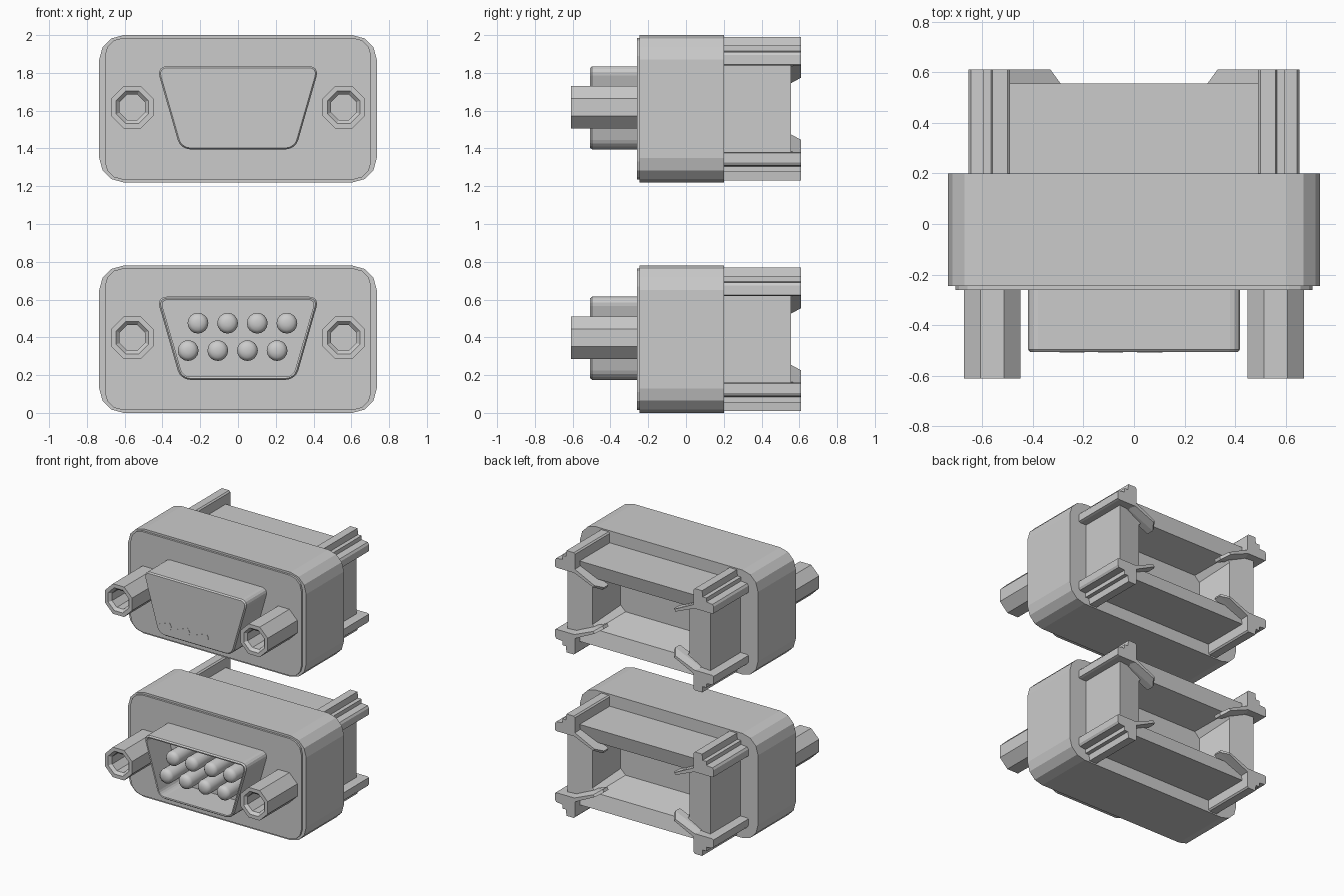
import bpy, bmesh, math
from mathutils import Vector

if "Cube" in bpy.data.objects:
    bpy.data.objects.remove(bpy.data.objects["Cube"])


def loft(name, rings, z0=0.0, x0=0.0, smooth=False):
    """Skin a list of (y, [(x, z), ...]) outlines and cap both ends."""
    bm = bmesh.new()
    loops = [[bm.verts.new((x + x0, y, z + z0)) for x, z in pts] for y, pts in rings]
    n = len(loops[0])
    for a, b in zip(loops, loops[1:]):
        for i in range(n):
            j = (i + 1) % n
            bm.faces.new((a[i], a[j], b[j], b[i]))
    bm.faces.new(loops[0])
    bm.faces.new(loops[-1])
    bmesh.ops.recalc_face_normals(bm, faces=bm.faces)
    me = bpy.data.meshes.new(name)
    bm.to_mesh(me)
    bm.free()
    ob = bpy.data.objects.new(name, me)
    bpy.context.collection.objects.link(ob)
    if smooth:
        bpy.ops.object.select_all(action='DESELECT')
        bpy.context.view_layer.objects.active = ob
        ob.select_set(True)
        bpy.ops.object.shade_smooth_by_angle(angle=math.radians(50))
    return ob


def rounded(corners, r, n=3):
    """Round every corner of a polygon with a circle-like curve."""
    out = []
    pts = [Vector(c) for c in corners]
    for i, p in enumerate(pts):
        a = p + (pts[i - 1] - p).normalized() * r
        b = p + (pts[(i + 1) % len(pts)] - p).normalized() * r
        c1, c2 = a.lerp(p, 0.55), b.lerp(p, 0.55)
        for k in range(n + 1):
            t = k / n
            q = (a * (1 - t) ** 3 + c1 * 3 * t * (1 - t) ** 2
                 + c2 * 3 * t * t * (1 - t) + b * t ** 3)
            out.append((q.x, q.y))
    return out


def rect(w, h, r=0.0, n=3):
    c = [(-w, -h), (w, -h), (w, h), (-w, h)]
    return rounded(c, r, n) if r else c


def d_outline(inset):
    top, bot = 0.431 - 1.27 * inset, 0.305 - 0.8 * inset
    return rounded([(-bot, -0.215 + inset), (bot, -0.215 + inset),
                    (top, 0.225 - inset), (-top, 0.225 - inset)], 0.052 - inset, 4)


def ngon(radius, n, turn=0.0):
    return [(radius * math.cos(2 * math.pi * (i + turn) / n),
             radius * math.sin(2 * math.pi * (i + turn) / n)) for i in range(n)]


def octagon(apothem):
    return ngon(apothem / math.cos(math.pi / 8), 8, 0.5)


# Outline of one grooved corner post and one diagonal fin (quadrant +x +z)
POST = [(0.49, 0.23), (0.49, 0.37), (0.50, 0.38), (0.56, 0.38), (0.565, 0.335),
        (0.595, 0.335), (0.595, 0.305), (0.645, 0.30), (0.655, 0.285), (0.655, 0.235), (0.64, 0.23)]
FIN_LOW = [(0.30, 0.135), (0.51, 0.225), (0.49, 0.26), (0.29, 0.155)]
FIN_HIGH = [(0.34, 0.165), (0.52, 0.24), (0.505, 0.265), (0.33, 0.18)]


def connector(tag, z, hollow):
    # Main body with thin front lip
    loft(tag + "_body", [(-0.26, rect(0.705, 0.375, 0.095)), (-0.245, rect(0.705, 0.375, 0.095)),
                         (-0.245, rect(0.735, 0.39, 0.13)), (0.20, rect(0.735, 0.39, 0.13))], z)

    # Front D-shaped shell, open or filled
    rings = [(-0.255, d_outline(0)), (-0.497, d_outline(0)), (-0.507, d_outline(0.008))]
    if hollow:
        rings += [(-0.505, d_outline(0.017)), (-0.27, d_outline(0.017))]
    loft(tag + "_shell", rings, z)

    if hollow:
        # Two staggered rows of round-tipped pins
        for start, dz in ((-0.212, 0.085), (-0.264, -0.06)):
            for i in range(4):
                prof = [(-0.262, 0.055), (-0.46, 0.055), (-0.475, 0.05),
                        (-0.487, 0.037), (-0.493, 0.015)]
                loft(tag + "_pin", [(y, ngon(r, 16)) for y, r in prof],
                     z + dz, start + 0.157 * i, True)
    else:
        # Small wedges on the filled face
        for x in (-0.24, -0.088, 0.067):
            tri = [(-0.055, -0.005), (0.03, 0.025), (0.045, 0.0), (0.04, -0.025)]
            loft(tag + "_wedge", [(-0.50, tri), (-0.509, tri)], z - 0.13, x)

    # Rear box with sloped rim and recess
    loft(tag + "_rear_box", [(0.195, rect(0.59, 0.30, 0.002, 1)), (0.555, rect(0.59, 0.30, 0.002, 1)),
                             (0.53, rect(0.40, 0.19, 0.03, 1)), (0.27, rect(0.35, 0.14, 0.04, 1))], z)

    for sx in (-1, 1):
        # Octagonal hollow standoff
        loft(tag + "_standoff", [(-0.255, octagon(0.112)), (-0.61, octagon(0.112)),
                                 (-0.61, octagon(0.085)), (-0.59, octagon(0.067)),
                                 (-0.33, octagon(0.067))], z + 0.008, sx * 0.56)
        # Corner posts and inward fins
        for sz in (-1, 1):
            def flip(pts):
                return [(x * sx, h * sz) for x, h in pts]
            loft(tag + "_corner_post", [(0.195, flip(POST)), (0.61, flip(POST))], z)
            loft(tag + "_corner_fin", [(0.50, flip(FIN_LOW)), (0.555, flip(FIN_LOW)),
                                       (0.61, flip(FIN_HIGH))], z)


connector("lower", 0.39, True)
connector("upper", 1.61, False)
